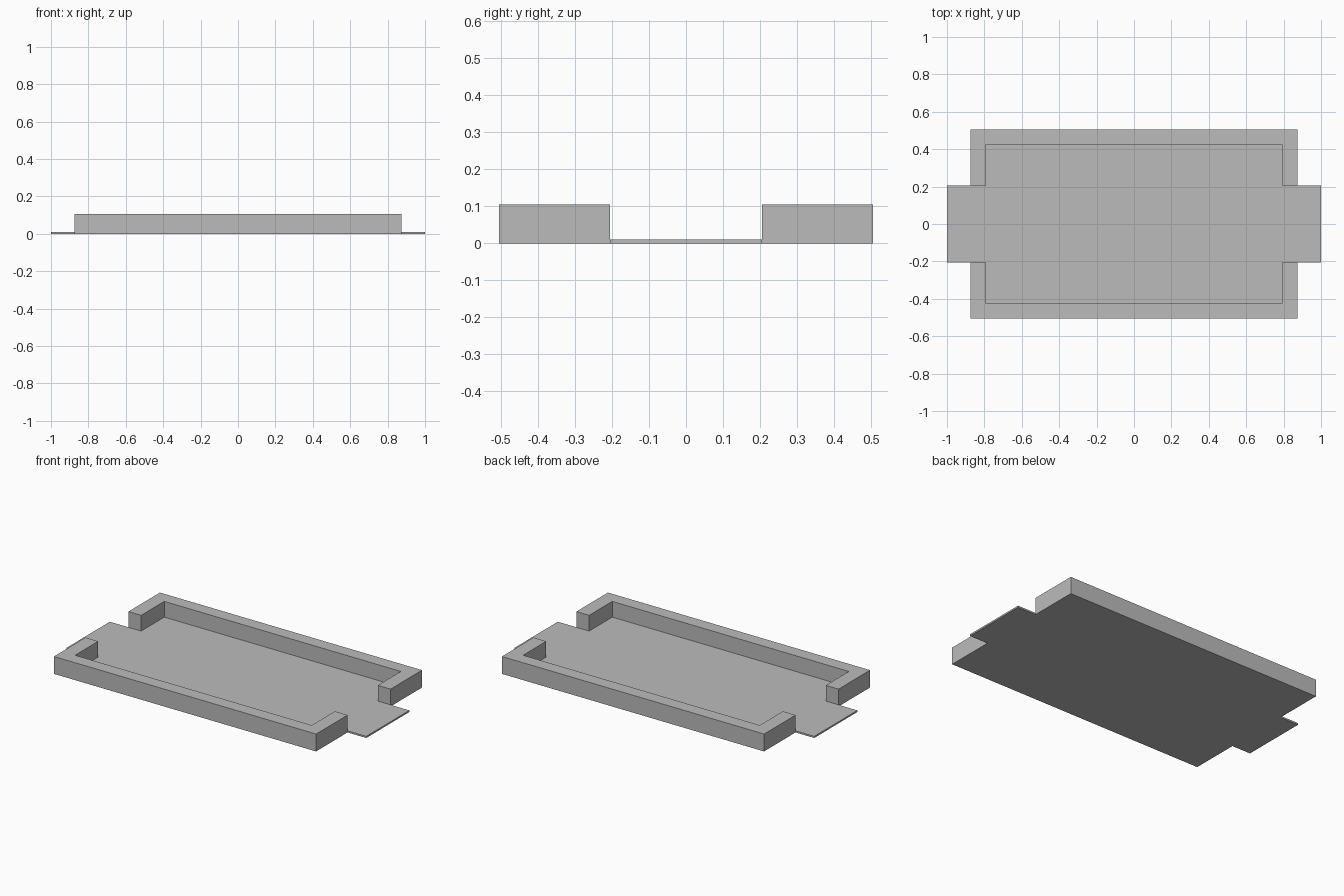
import bpy
import bmesh

cube = bpy.data.objects.get("Cube")
if cube:
    bpy.data.objects.remove(cube, do_unlink=True)

# Main dimensions
TAB_X, GAP_Y = 1.0, 0.205
OUT_X, OUT_Y = 0.875, 0.505
IN_X, IN_Y = 0.79, 0.425
FLOOR_H, WALL_H = 0.01, 0.105

grey = bpy.data.materials.new("plain_grey")
grey.use_nodes = True
colour = (0.5, 0.5, 0.5, 1)
grey.diffuse_color = colour
grey.node_tree.nodes["Principled BSDF"].inputs["Base Color"].default_value = colour


def extrude_outline(name, outline, height):
    """Make a flat-sided solid from an outline standing on the ground."""
    bm = bmesh.new()
    base = bm.faces.new([bm.verts.new((x, y, 0)) for x, y in outline])
    top = bmesh.ops.extrude_face_region(bm, geom=[base], use_keep_orig=True)
    verts = [v for v in top["geom"] if isinstance(v, bmesh.types.BMVert)]
    bmesh.ops.translate(bm, verts=verts, vec=(0, 0, height))
    bmesh.ops.recalc_face_normals(bm, faces=bm.faces)
    mesh = bpy.data.meshes.new(name)
    bm.to_mesh(mesh)
    bm.free()
    mesh.materials.append(grey)
    obj = bpy.data.objects.new(name, mesh)
    bpy.context.collection.objects.link(obj)
    return obj


def mirrored_x(half):
    """Complete an outline from its +x half."""
    return half + [(-x, y) for x, y in reversed(half)]


# Thin floor with a tab at each end
quarter = [(TAB_X, GAP_Y), (IN_X, GAP_Y), (IN_X, IN_Y)]
half = [(x, -y) for x, y in reversed(quarter)] + quarter
extrude_outline("floor", mirrored_x(half), FLOOR_H)

# Raised C-shaped rims along the front and back
for name, side in (("front_rim", -1), ("back_rim", 1)):
    half = [(IN_X, IN_Y), (IN_X, GAP_Y), (OUT_X, GAP_Y), (OUT_X, OUT_Y)]
    half = [(x, side * y) for x, y in half]
    extrude_outline(name, mirrored_x(half), WALL_H)
